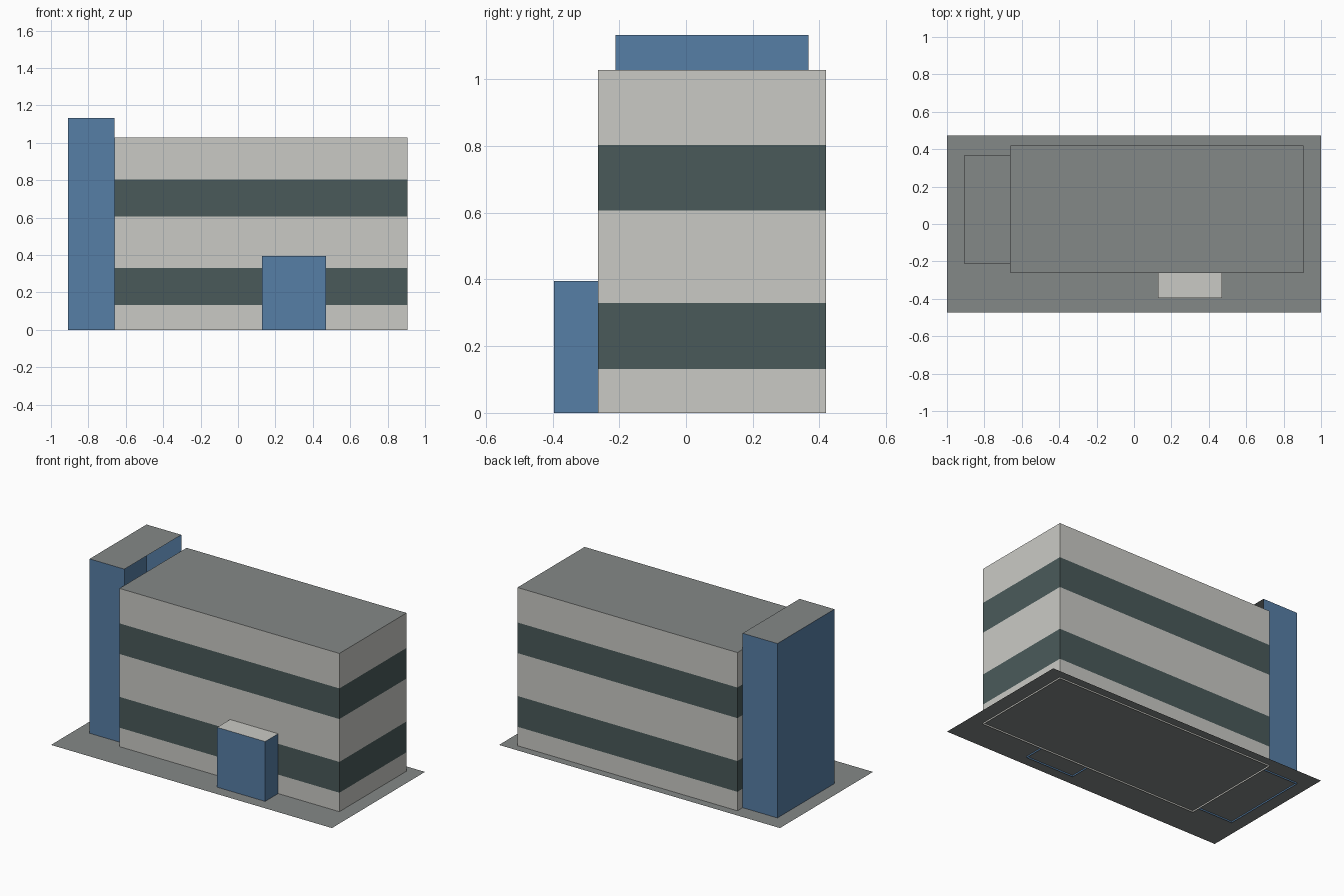
import bpy, bmesh

if "Cube" in bpy.data.objects:
    bpy.data.objects.remove(bpy.data.objects["Cube"])


def material(name, rgb):
    """Flat colour from 0-255 sRGB values."""
    lin = [((c / 255 + 0.055) / 1.055) ** 2.4 for c in rgb]
    m = bpy.data.materials.new(name)
    m.diffuse_color = (*lin, 1)
    m.use_nodes = True
    m.node_tree.nodes["Principled BSDF"].inputs["Base Color"].default_value = m.diffuse_color
    return m


CONCRETE = material("pale concrete", (202, 202, 197))
GLASS = material("dark window glass", (74, 90, 90))
BLUE = material("blue cladding", (86, 126, 166))
GREY = material("grey roofing", (132, 136, 135))


def finish(bm, name, mats):
    mesh = bpy.data.meshes.new(name)
    bm.to_mesh(mesh)
    bm.free()
    for m in mats:
        mesh.materials.append(m)
    obj = bpy.data.objects.new(name, mesh)
    bpy.context.collection.objects.link(obj)
    return obj


def shell(name, x, y, levels, mats, slots, open_side=None):
    """Open-bottomed walls stacked in storeys, one material slot per storey.
    open_side is the index of a wall left out (0 front, 1 right, 2 back, 3 left)."""
    bm = bmesh.new()
    corners = [(x[0], y[0]), (x[1], y[0]), (x[1], y[1]), (x[0], y[1])]
    rings = [[bm.verts.new((*c, z)) for c in corners] for z in levels]
    for low, high, slot in zip(rings, rings[1:], slots):
        for i in range(4):
            if i != open_side:
                j = (i + 1) % 4
                bm.faces.new((low[i], low[j], high[j], high[i])).material_index = slot
    # roof uses the last material
    bm.faces.new(rings[-1]).material_index = len(mats) - 1
    return finish(bm, name, mats)


# Paved plot, a single sheet just above the foot of the walls
bm = bmesh.new()
bm.faces.new([bm.verts.new((px, py, 0.01)) for px, py in
              ((-1, -0.473), (1, -0.473), (1, 0.473), (-1, 0.473))])
finish(bm, "paved_plot", [GREY])

# Main block with two window bands
shell("main_block", (-0.66, 0.906), (-0.263, 0.42),
      (0, 0.132, 0.33, 0.606, 0.803, 1.028),
      [CONCRETE, GLASS, GREY], (0, 1, 0, 1, 0))

# Stair tower, open where it meets the block
shell("stair_tower", (-0.908, -0.66), (-0.212, 0.367),
      (0, 1.132), [BLUE, GREY], (0,), open_side=1)

# Entrance porch, open where it meets the block
shell("entrance_porch", (0.128, 0.47), (-0.395, -0.263),
      (0, 0.395), [BLUE, CONCRETE], (0,), open_side=2)
